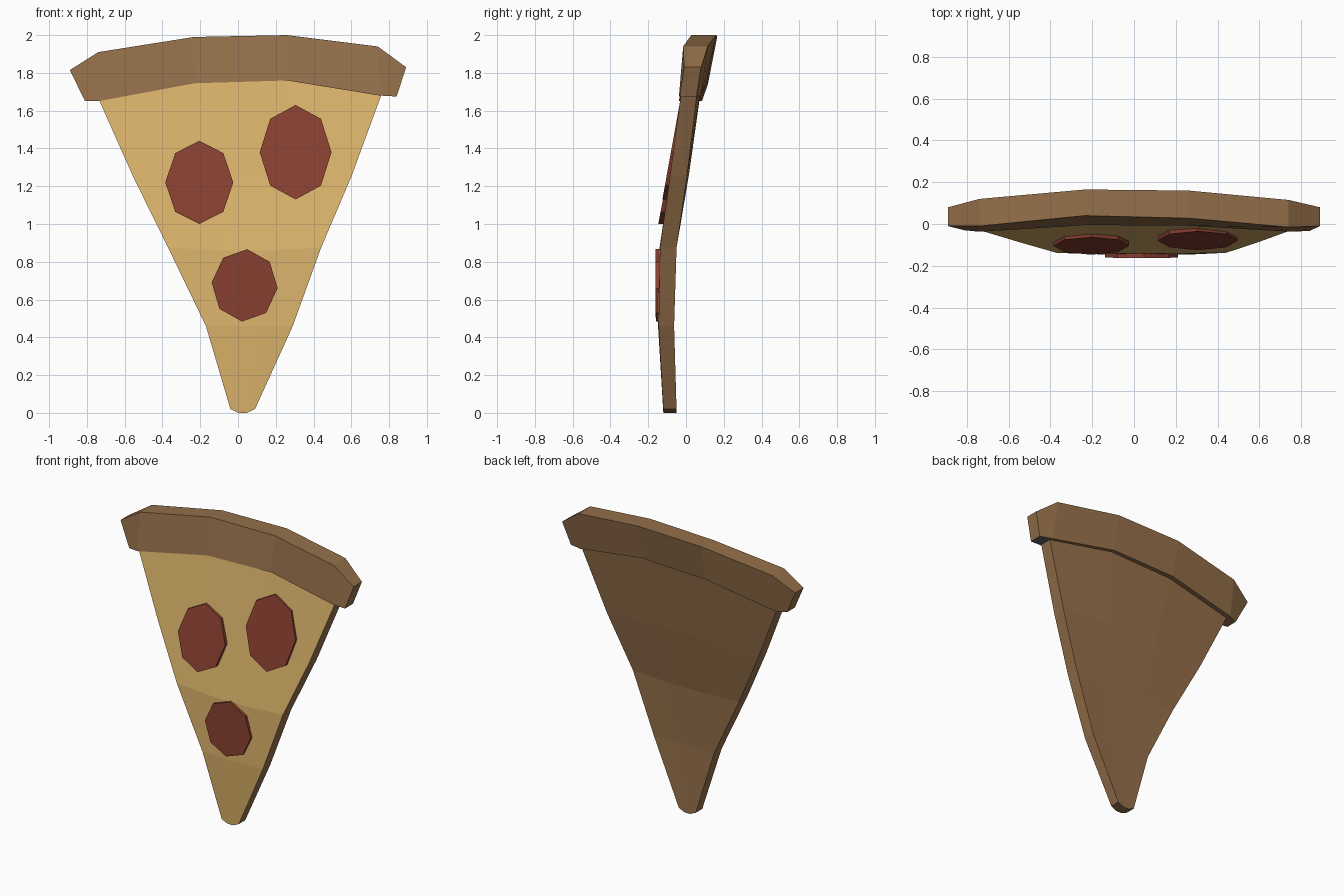
import bpy, bmesh, math

if "Cube" in bpy.data.objects:
    bpy.data.objects.remove(bpy.data.objects["Cube"])


def material(name, rgb):
    m = bpy.data.materials.new(name)
    m.diffuse_color = (*rgb, 1)
    m.use_nodes = True
    m.node_tree.nodes["Principled BSDF"].inputs["Base Color"].default_value = m.diffuse_color
    return m


CRUST = material("baked crust", (0.30, 0.162, 0.069))
CHEESE = material("cheese", (0.72, 0.46, 0.148))
MEAT = material("pepperoni red", (0.25, 0.051, 0.031))
GREY = material("dark grey", (0.10, 0.12, 0.14))


def finish(name, bm, mats, rule=None):
    bmesh.ops.recalc_face_normals(bm, faces=bm.faces)
    bm.normal_update()
    if rule:
        for f in bm.faces:
            f.material_index = rule(f)
    me = bpy.data.meshes.new(name)
    bm.to_mesh(me)
    bm.free()
    for m in mats:
        me.materials.append(m)
    ob = bpy.data.objects.new(name, me)
    bpy.context.collection.objects.link(ob)


def loft(rings):
    """Skin closed rings of equal length and cap both ends."""
    bm = bmesh.new()
    vs = [[bm.verts.new(p) for p in r] for r in rings]
    n = len(vs[0])
    for a, b in zip(vs, vs[1:]):
        for i in range(n):
            j = (i + 1) % n
            bm.faces.new((a[i], a[j], b[j], b[i]))
    bm.faces.new(vs[0])
    bm.faces.new(vs[-1])
    return bm


# Slice: rows of (z, left x, right x, edge front y, centre dy, centre dz, thickness)
rows = [(0.02, -0.04, 0.09, -0.12, 0.0, -0.02, 0.07),
        (0.46, -0.17, 0.29, -0.145, -0.003, 0.0, 0.082),
        (0.875, -0.37, 0.44, -0.138, -0.004, -0.015, 0.088),
        (1.25, -0.555, 0.60, -0.085, 0.012, 0.02, 0.09),
        (1.70, -0.755, 0.765, -0.025, 0.03, 0.09, 0.085)]
rings = []
for z, xl, xr, y, dy, dz, th in rows:
    front = []
    for i in range(4):
        mid = i in (1, 2)
        front.append((xl + (xr - xl) * i / 3, y + dy * mid, z + dz * mid))
    back = [(x, yy + th, zz) for x, yy, zz in reversed(front)]
    rings.append(front + back)
finish("pizza_slice", loft(rings), [CRUST, CHEESE],
       lambda f: 1 if f.normal.y < -0.7 else 0)

# Crust: stations of (top x, top z, bottom x, bottom z, front/back y top, front/back y bottom)
stations = [(-0.89, 1.815, -0.81, 1.65, -0.01, 0.08, -0.03, 0.055),
            (-0.74, 1.91, -0.74, 1.65, -0.01, 0.12, -0.037, 0.085),
            (-0.235, 1.99, -0.23, 1.745, 0.04, 0.165, -0.005, 0.117),
            (0.26, 2.0, 0.26, 1.76, 0.028, 0.16, -0.008, 0.112),
            (0.74, 1.94, 0.75, 1.68, -0.015, 0.115, -0.037, 0.08),
            (0.89, 1.83, 0.84, 1.675, -0.01, 0.08, -0.033, 0.055)]
finish("crust",
       loft([[(xt, ft, zt), (xt, bt, zt), (xb, bb, zb), (xb, fb, zb)]
             for xt, zt, xb, zb, ft, bt, fb, bb in stations]),
       [CRUST, GREY],
       lambda f: 1 if f.normal.z < -0.8 and f.calc_center_median().x > 0.7 else 0)

# Pepperoni: (x, z, x radius, z radius, front y at centre, lean, twist)
toppings = [(-0.205, 1.22, 0.18, 0.22, -0.105, 0.19, 0.0),
            (0.305, 1.38, 0.19, 0.25, -0.08, 0.18, 0.0),
            (0.035, 0.675, 0.175, 0.192, -0.161, -0.005, 0.08)]
for k, (x, z, rx, rz, y, lean, twist) in enumerate(toppings):
    rings = []
    for d in (0, 0.035):
        ring = []
        for i in range(8):
            a = i * math.pi / 4 + twist
            h = rz * math.cos(a)
            ring.append((x + rx * math.sin(a), y + lean * h + d, z + h))
        rings.append(ring)
    finish(f"pepperoni_{k + 1}", loft(rings), [MEAT])
